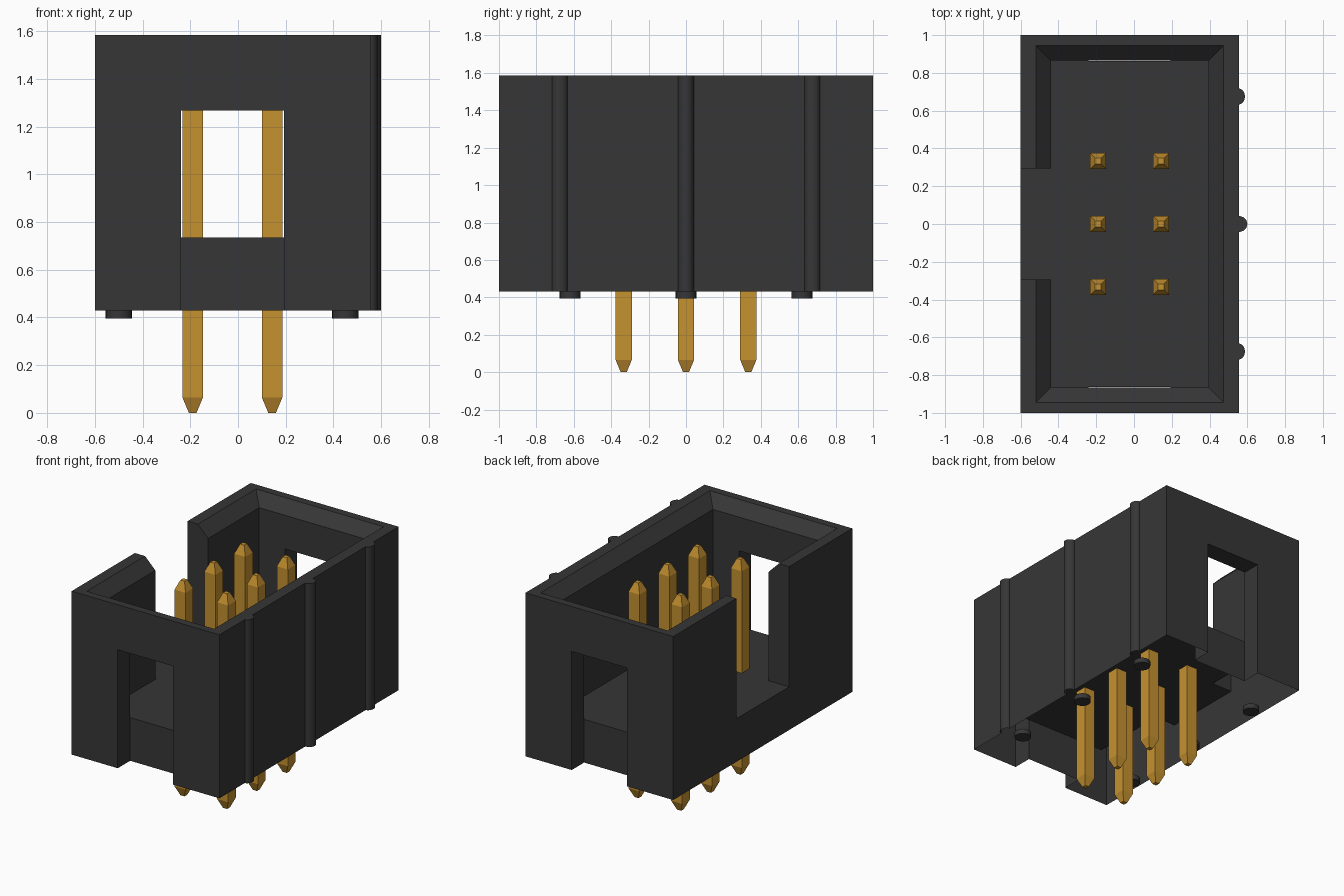
import bpy, bmesh, math

if "Cube" in bpy.data.objects:
    bpy.data.objects.remove(bpy.data.objects["Cube"], do_unlink=True)

BOTTOM, FLOOR, TOP = 0.43, 0.735, 1.585


def material(name, rgb):
    m = bpy.data.materials.new(name)
    m.use_nodes = True
    m.diffuse_color = (*rgb, 1)
    m.node_tree.nodes["Principled BSDF"].inputs["Base Color"].default_value = (*rgb, 1)
    return m


black = material("black plastic", (0.037, 0.037, 0.037))
gold = material("gold plating", (0.56, 0.285, 0.03))


def loft(name, rings, mat):
    """Closed solid through rings of equal point count."""
    bm = bmesh.new()
    loops = [[bm.verts.new(p) for p in ring] for ring in rings]
    n = len(loops[0])
    for a, b in zip(loops, loops[1:]):
        for i in range(n):
            j = (i + 1) % n
            bm.faces.new((a[i], a[j], b[j], b[i]))
    bm.faces.new(loops[0][::-1])
    bm.faces.new(loops[-1])
    bmesh.ops.recalc_face_normals(bm, faces=bm.faces)
    mesh = bpy.data.meshes.new(name)
    bm.to_mesh(mesh)
    bm.free()
    mesh.materials.append(mat)
    ob = bpy.data.objects.new(name, mesh)
    bpy.context.collection.objects.link(ob)
    return ob


def rect(x0, x1, y0, y1, z):
    return [(x0, y0, z), (x1, y0, z), (x1, y1, z), (x0, y1, z)]


def box(name, x0, x1, y0, y1, z0, z1):
    return loft(name, [rect(x0, x1, y0, y1, z0), rect(x0, x1, y0, y1, z1)], black)


def smooth(ob):
    bpy.ops.object.select_all(action='DESELECT')
    ob.select_set(True)
    bpy.context.view_layer.objects.active = ob
    bpy.ops.object.shade_smooth_by_angle(angle=math.radians(35))


# Shroud outline with three rounded ribs on the +x side
outline = [(-0.6, -1), (0.555, -1)]
for y, bulge in ((-0.675, 0.032), (0, 0.045), (0.675, 0.032)):
    for i in range(13):
        a = math.pi * (i / 12 - 0.5)
        outline.append((0.555 + bulge * math.cos(a), y + 0.042 * math.sin(a)))
outline += [(0.555, 1), (-0.6, 1)]
shroud = loft("shroud", [[(x, y, z) for x, y in outline] for z in (BOTTOM, TOP)], black)

# Cutters: chamfered cavity, key notch, end windows
c, e = 0.08, 0.05
cutters = [
    loft("cavity_cutter", [
        rect(-0.44, 0.395, -0.865, 0.865, FLOOR),
        rect(-0.44, 0.395, -0.865, 0.865, TOP - c),
        rect(-0.44 - c - e, 0.395 + c + e, -0.865 - c - e, 0.865 + c + e, TOP + e)], black),
    box("notch_cutter", -0.7, -0.4, -0.295, 0.295, FLOOR, 1.7),
    box("front_window_cutter", -0.24, 0.193, -1.1, -0.862, 0.3, 1.267),
    box("back_window_cutter", -0.24, 0.193, 0.862, 1.1, 0.3, 1.267),
]
bpy.context.view_layer.objects.active = shroud
for cutter in cutters:
    cutter.hide_render = True
    mod = shroud.modifiers.new("cut", 'BOOLEAN')
    mod.operation, mod.solver, mod.object = 'DIFFERENCE', 'EXACT', cutter
    bpy.ops.object.modifier_apply(modifier=mod.name)
    bpy.data.objects.remove(cutter, do_unlink=True)

# Leave the underside of the shroud open
bm = bmesh.new()
bm.from_mesh(shroud.data)
under = [f for f in bm.faces if f.normal.z < -0.9 and f.calc_center_median().z < BOTTOM + 0.01]
bmesh.ops.delete(bm, geom=under, context='FACES')
bm.to_mesh(shroud.data)
bm.free()
smooth(shroud)

# Standoff feet
for side, x in (("right", -0.5), ("left", 0.45)):
    for row, y in (("front", -0.62), ("middle", 0), ("back", 0.62)):
        circle = [(x + 0.055 * math.cos(math.tau * i / 24), y + 0.055 * math.sin(math.tau * i / 24))
                  for i in range(24)]
        foot = loft(f"{row}_{side}_foot", [[(*p, z) for p in circle] for z in (0.395, BOTTOM)], black)
        smooth(foot)

# Square contact pins with tapered ends
for side, x in (("right", -0.19), ("left", 0.143)):
    for row, y in (("front", -0.333), ("middle", 0), ("back", 0.333)):
        loft(f"{row}_{side}_pin",
             [rect(x - r, x + r, y - r, y + r, z)
              for r, z in ((0.016, 0), (0.043, 0.065), (0.043, 1.455), (0.016, 1.52))], gold)
